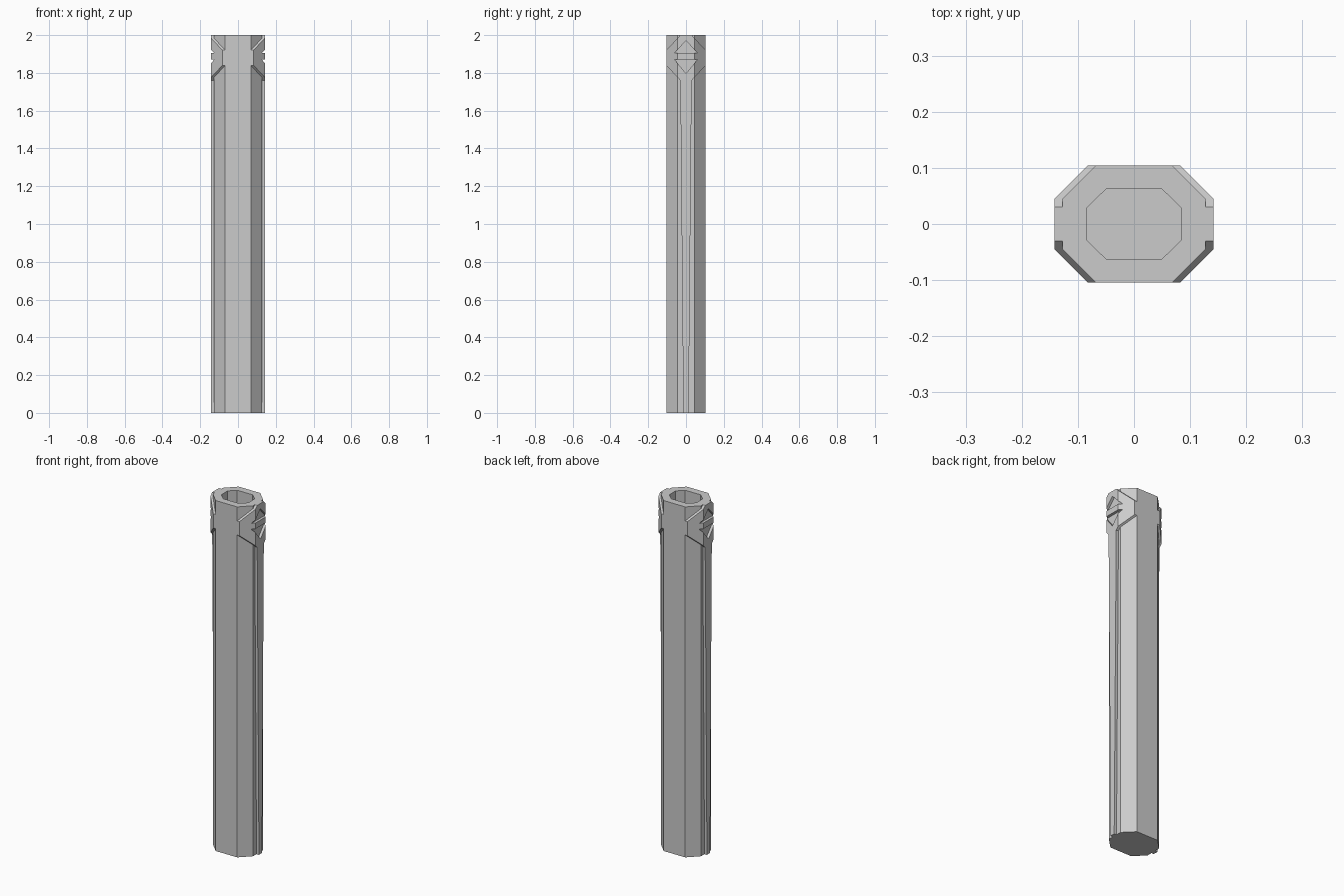
import bpy
import bmesh
from mathutils import Vector

old = bpy.data.objects.get("Cube")
if old:
    bpy.data.objects.remove(old, do_unlink=True)

grey = bpy.data.materials.new("plain grey")
grey.use_nodes = True
grey.diffuse_color = (0.6, 0.6, 0.6, 1)
grey.node_tree.nodes["Principled BSDF"].inputs["Base Color"].default_value = (0.6, 0.6, 0.6, 1)


def loft(name, start, end, helper=False):
    """Solid between two matching rings of points."""
    bm = bmesh.new()
    a = [bm.verts.new(p) for p in start]
    b = [bm.verts.new(p) for p in end]
    bm.faces.new(a)
    bm.faces.new(b)
    for i in range(len(a)):
        j = (i + 1) % len(a)
        bm.faces.new((a[i], a[j], b[j], b[i]))
    bmesh.ops.recalc_face_normals(bm, faces=bm.faces)
    mesh = bpy.data.meshes.new(name)
    bm.to_mesh(mesh)
    bm.free()
    mesh.materials.append(grey)
    obj = bpy.data.objects.new(name, mesh)
    bpy.context.collection.objects.link(obj)
    if helper:
        obj.hide_render = True
        obj.hide_viewport = True
        obj.display_type = 'WIRE'
    return obj


def octagon(x, y, cx, cy, z):
    """Chamfered rectangle; cx and cy are where the flats end."""
    q = [(x, -cy), (x, cy), (cx, y), (-cx, y), (-x, cy), (-x, -cy), (-cx, -y), (cx, -y)]
    return [Vector((px, py, z)) for px, py in q]


def prism_x(name, profile, x0, x1):
    """Side profile in y and z, extruded along x."""
    return loft(name, [(x0, y, z) for y, z in profile],
                [(x1, y, z) for y, z in profile], True)


def combine(target, other, operation):
    mod = target.modifiers.new(other.name, 'BOOLEAN')
    mod.object = other
    mod.operation = operation
    mod.solver = 'EXACT'


H, Y, X, CORE = 2.0, 0.104, 0.142, 0.127
FLAT, RIB = 0.045, 0.03

# Collar: wide octagon trimmed by slanted planes above and below
collar = loft("collar", octagon(X, Y, 0.083, FLAT, 1.7), octagon(X, Y, 0.083, FLAT, 2.1), True)
trim = prism_x("collar_trim", [(-RIB, H), (-0.11, 1.914), (-0.11, 1.846), (-RIB, 1.76),
                               (RIB, 1.76), (0.11, 1.846), (0.11, 1.914), (RIB, H)], -0.3, 0.3)
combine(collar, trim, 'INTERSECT')

# Triangular recesses on both sides of the collar
for label, s in (("left", 1), ("right", -1)):
    for place, base, tip in (("upper", 1.905, 1.97), ("lower", 1.872, 1.797)):
        cut = prism_x(f"{label}_{place}_recess", [(-0.062, base), (0.062, base), (0, tip)],
                      s * CORE, s * 0.2)
        combine(collar, cut, 'DIFFERENCE')

# Shaft with collar, tapering side ribs and the hollow end
shaft = loft("shaft", octagon(CORE, Y, 0.068, FLAT, 0), octagon(CORE, Y, 0.068, FLAT, H))
combine(shaft, collar, 'UNION')
for label, s in (("left", 1), ("right", -1)):
    rings = [[(s * x, y, z) for x, y in ((0.1, -w), (X, -w), (X, w), (0.1, w))]
             for w, z in ((0.014, 0), (RIB, 1.77))]
    combine(shaft, loft(f"{label}_rib", *rings, True), 'UNION')
bore = loft("bore", octagon(0.085, 0.063, 0.049, 0.028, 1.8),
            octagon(0.085, 0.063, 0.049, 0.028, 2.1), True)
combine(shaft, bore, 'DIFFERENCE')
